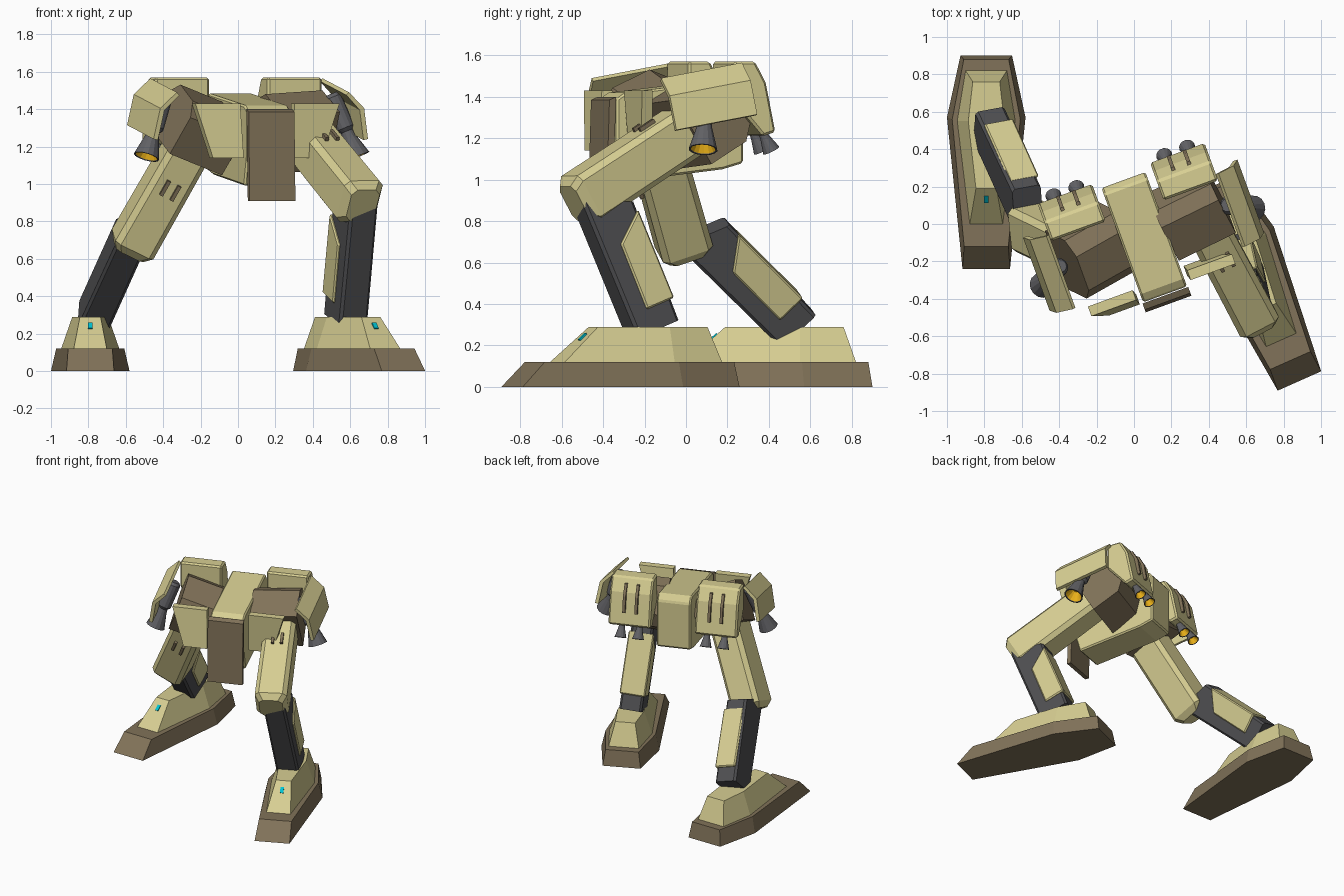
import bpy, bmesh
from math import radians, cos, sin, pi, atan2
from mathutils import Matrix, Vector

if "Cube" in bpy.data.objects:
    bpy.data.objects.remove(bpy.data.objects["Cube"])


def material(name, r, g, b):
    m = bpy.data.materials.new(name)
    m.diffuse_color = (r, g, b, 1)
    m.use_nodes = True
    m.node_tree.nodes["Principled BSDF"].inputs["Base Color"].default_value = m.diffuse_color
    return m


TAN = material("tan", 0.68, 0.62, 0.29)
BROWN = material("brown", 0.22, 0.17, 0.10)
DARK = material("dark_grey", 0.08, 0.08, 0.085)
GREY = material("grey", 0.12, 0.12, 0.13)
GOLD = material("gold", 0.85, 0.45, 0.01)
CYAN = material("cyan", 0.0, 0.55, 0.65)


def loft(name, rings, M, mat, caps=True, bevel=0):
    bm = bmesh.new()
    vs = [[bm.verts.new(M @ Vector(p)) for p in r] for r in rings]
    n = len(vs[0])
    for a, b in zip(vs, vs[1:]):
        for i in range(n):
            bm.faces.new((a[i], a[(i + 1) % n], b[(i + 1) % n], b[i]))
    if caps:
        bm.faces.new(vs[0])
        bm.faces.new(vs[-1])
    bmesh.ops.recalc_face_normals(bm, faces=bm.faces)
    me = bpy.data.meshes.new(name)
    bm.to_mesh(me)
    bm.free()
    me.materials.append(mat)
    ob = bpy.data.objects.new(name, me)
    bpy.context.collection.objects.link(ob)
    if bevel:
        mod = ob.modifiers.new("Bevel", "BEVEL")
        mod.width, mod.segments = bevel, 1
    return ob


def prism(name, yz, x0, x1, M, mat, bevel=0):
    return loft(name, [[(x, y, z) for y, z in yz] for x in (x0, x1)], M, mat, bevel=bevel)


def box(name, c, s, M, mat):
    y, z = s[1] / 2, s[2] / 2
    yz = [(c[1] - y, c[2] - z), (c[1] + y, c[2] - z), (c[1] + y, c[2] + z), (c[1] - y, c[2] + z)]
    return prism(name, yz, c[0] - s[0] / 2, c[0] + s[0] / 2, M, mat)


def octa(w, d, c, z, shear=0):
    w, d = w / 2, d / 2
    pts = [(w, d - c), (w - c, d), (c - w, d), (-w, d - c),
           (-w, c - d), (c - w, -d), (w - c, -d), (w, c - d)]
    return [(x, y, z - shear * y) for x, y in pts]


def circle(r, z, n=14):
    return [(r * cos(2 * pi * i / n), r * sin(2 * pi * i / n), z) for i in range(n)]


def limb_frame(a, b, yaw):
    """Frame at a, -Z running to b, X to the model's side, Y backwards."""
    a, b = Vector(a), Vector(b)
    z = (a - b).normalized()
    x = Vector((cos(radians(yaw)), sin(radians(yaw)), 0))
    x = (x - z * x.dot(z)).normalized()
    y = z.cross(x)
    M = Matrix((x, y, z)).transposed().to_4x4()
    M.translation = a
    return M, (a - b).length


def nozzle(name, a, b, s, M):
    F, length = limb_frame(a, b, 0)
    F = M @ F
    prof = [(.035, 0), (.05, .02), (.05, .2), (.033, .22), (.04, .26), (.07, .37), (.062, .37), (.03, .3)]
    k = length / .37
    loft(name, [circle(r * s, -z * k) for r, z in prof], F, GREY)
    loft(name + "_glow", [circle(r * s, -z * k) for r, z in ((.06, .366), (.027, .303), (.003, .303))],
         F, GOLD, caps=False)


# Feet: stepped hexagonal soles with a sloped upper
def hexring(z, rows):
    (y0, w0), (y1, w1), (y2, w2) = rows
    return [(-w0, y0, z), (w0, y0, z), (w1, y1, z), (w2, y2, z), (-w2, y2, z), (-w1, y1, z)]


def foot(side, pos, yaw):
    M = Matrix.Translation(pos) @ Matrix.Rotation(radians(yaw), 4, 'Z')
    loft(side + "_sole", [hexring(0, [(-.24, .127), (.57, .21), (.90, .138)]),
                          hexring(.12, [(-.12, .118), (.56, .182), (.88, .12)])], M, BROWN)
    loft(side + "_foot_upper", [hexring(.12, [(0, .088), (.55, .155), (.82, .11)]),
                                hexring(.29, [(.19, .055), (.55, .096), (.76, .072)])], M, TAN)
    S = M @ Matrix.Translation((0, .133, .24)) @ Matrix.Rotation(atan2(.17, .19), 4, 'X')
    box(side + "_foot_light", (0, 0, 0), (.025, .045, .012), S, CYAN)


# Legs: armoured thigh, dark shin, calf plate
def leg(side, hip, knee, shin_top, ankle, yaw, shin_yaw, plate_x):
    M, L = limb_frame(hip, knee, yaw)
    loft(side + "_thigh", [octa(.17, .20, .03, .03), octa(.225, .25, .03, -.04),
                           octa(.232, .255, .03, .045 - L), octa(.17, .19, .03, -L)], M, TAN)
    for x in (-.032, .032):
        box(side + "_thigh_vent", (x, -.13, -.24), (.02, .03, .09), M, BROWN)
    M, L = limb_frame(shin_top, ankle, shin_yaw)
    loft(side + "_shin", [octa(.16, .25, .015, .01, .4), octa(.165, .23, .015, -L)], M, DARK)
    prism(side + "_calf_plate", [(.125, .57 - L), (-.025, .45 - L), (-.025, .11 - L), (.13, .11 - L)],
          plate_x, .093, M, TAN, bevel=.008)


L_HIP, L_KNEE = (-.26, -.16, 1.21), (-.585, 0, .64)
R_HIP, R_KNEE = (.36, .04, 1.265), (.668, -.54, .885)
foot("left", (-.79, 0, 0), 0)
foot("right", (.787, -.62, 0), 24)
leg("left", L_HIP, L_KNEE, (-.57, .08, .74), (-.775, .53, .285), 6, -4, -.07)
leg("right", R_HIP, R_KNEE, (.627, -.40, .88), (.575, -.16, .275), 26, 24, -.093)

# Pelvis: centre block and front plate, turned with the stance
P = Matrix.Translation((.048, -.052, 0)) @ Matrix.Rotation(radians(20), 4, 'Z')
prism("pelvis_block", [(.27, 1.485), (.305, 1.44), (.305, 1.08), (.2, 1.05), (-.3, .99), (-.345, 1.15),
                       (-.345, 1.39), (-.30, 1.42)], -.125, .125, P, TAN, bevel=.01)
prism("pelvis_front_plate", [(-.35, 1.40), (-.385, 1.385), (-.40, .91), (-.37, .91)], -.13, .13, P, BROWN)

for side, s, hip, knee in (("left", -1, L_HIP, L_KNEE), ("right", 1, R_HIP, R_KNEE)):
    # Hip block follows the thigh
    F, _ = limb_frame(hip, knee, 20)
    F.translation = P @ Vector((.285 * s, .01, 1.28))
    prism(side + "_hip_block", [(-.18, -.12), (-.18, .11), (-.11, .18), (.1, .18), (.18, .1), (.18, -.12)],
          -.17, .17, F, BROWN)

    # Front skirt
    top = [(.155, 1.43), (.41, 1.43), (.32, 1.14), (.145, 1.14)]
    tilt = .1 if s < 0 else -.1
    loft(side + "_front_skirt", [[(x * s, y - (1.43 - z) * tilt, z) for x, z in top] for y in (-.265, -.32)],
         P, TAN)

    # Outer skirt, bent and sloping up to the rear
    sec = [(.49, 1.535), (.58, 1.45), (.61, 1.285), (.585, 1.28), (.555, 1.44), (.475, 1.52)]
    loft(side + "_outer_skirt", [[(x * s, y + (1.53 - z) * .14, z + .18 * y) for x, z in sec]
                                 for y in (-.25, .165)], P, TAN)

    # Rear armour box with slots and thrusters
    x0, x1 = sorted((.165 * s, .475 * s))
    prism(side + "_rear_armour", [(.13, 1.57), (.24, 1.57), (.295, 1.47), (.31, 1.40), (.345, 1.23),
                                  (.28, 1.21), (.13, 1.38)], x0, x1, P, TAN, bevel=.012)
    for x in (.27, .36):
        prism(side + "_rear_slot", [(.25, 1.53), (.28, 1.53), (.325, 1.45), (.345, 1.33), (.30, 1.32)],
              x * s - .01, x * s + .01, P, BROWN)
    for x in (.25, .38):
        nozzle(side + "_rear_thruster", (x * s, .25, 1.34), (x * s, .355, 1.14), .62, P)

    # Large hip thruster beneath the outer skirt
    nozzle(side + "_hip_thruster", (.475 * s, -.01, 1.48), (.60 * s, -.075, 1.145), 1, P)
